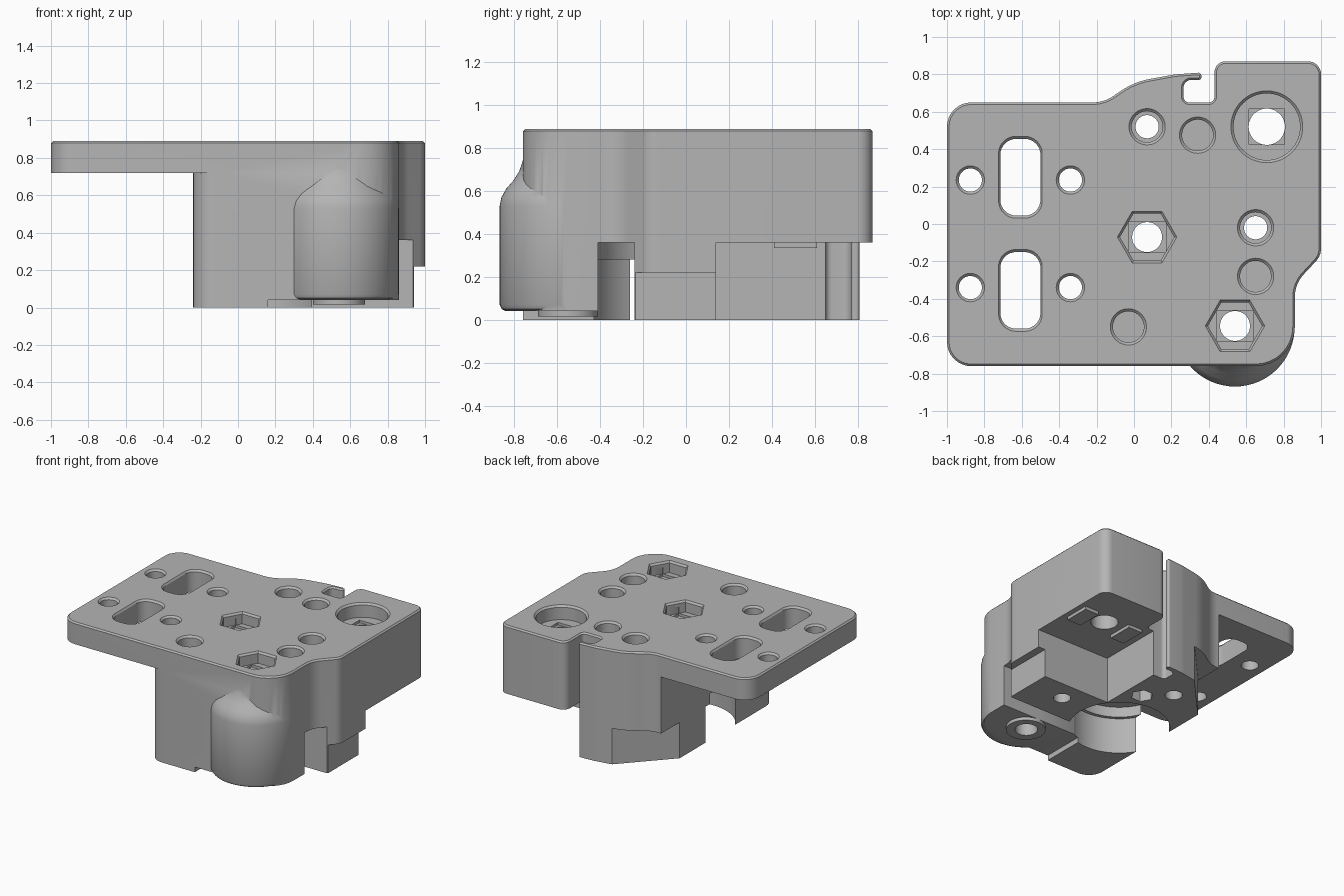
import bpy, bmesh, math
from mathutils import Vector

if "Cube" in bpy.data.objects:
    bpy.data.objects.remove(bpy.data.objects["Cube"])

grey = bpy.data.materials.new("mid_grey")
grey.use_nodes = True
grey.diffuse_color = (0.46, 0.46, 0.46, 1)
grey.node_tree.nodes["Principled BSDF"].inputs["Base Color"].default_value = grey.diffuse_color

TOP, UNDER, LOW = 0.89, 0.72, 0.36


def rounded(corners, steps=8):
    """Outline from (x, y, radius) corners."""
    out = []
    for i, (x, y, r) in enumerate(corners):
        p = Vector((x, y))
        if not r:
            out.append(p)
            continue
        a = (Vector(corners[i - 1][:2]) - p).normalized()
        b = (Vector(corners[(i + 1) % len(corners)][:2]) - p).normalized()
        half = a.angle(b) / 2
        c = p + (a + b).normalized() * (r / math.sin(half))
        reach = r / math.tan(half)
        u, v = p + a * reach - c, p + b * reach - c
        turn = u.angle_signed(v)  # clockwise positive
        for k in range(steps + 1):
            t = -turn * k / steps
            out.append(c + Vector((u.x * math.cos(t) - u.y * math.sin(t),
                                   u.x * math.sin(t) + u.y * math.cos(t))))
    return out


def circle(x, y, r, n=48):
    return [Vector((x + r * math.cos(math.tau * k / n), y + r * math.sin(math.tau * k / n)))
            for k in range(n)]


def rect(x0, x1, y0, y1, r=0):
    return rounded([(x0, y0, r), (x1, y0, r), (x1, y1, r), (x0, y1, r)])


def loft(name, outline, levels):
    """Closed solid through the outline at (z, growth) levels."""
    bm = bmesh.new()
    mid = sum(outline, Vector((0, 0))) / len(outline)
    rings = []
    for z, grow in levels:
        ring = []
        for p in outline:
            q = p + (p - mid).normalized() * grow if grow else p
            ring.append(bm.verts.new((q.x, q.y, z)))
        rings.append(ring)
    n = len(outline)
    for lo, hi in zip(rings, rings[1:]):
        for k in range(n):
            bm.faces.new((lo[k], lo[(k + 1) % n], hi[(k + 1) % n], hi[k]))
    bm.faces.new(rings[0][::-1])
    bm.faces.new(rings[-1])
    bmesh.ops.recalc_face_normals(bm, faces=bm.faces)
    mesh = bpy.data.meshes.new(name)
    bm.to_mesh(mesh)
    bm.free()
    mesh.materials.append(grey)
    ob = bpy.data.objects.new(name, mesh)
    bpy.context.collection.objects.link(ob)
    return ob


def combine(tool, operation="DIFFERENCE"):
    mod = body.modifiers.new("combine", "BOOLEAN")
    mod.operation, mod.solver, mod.object = operation, "EXACT", tool
    bpy.context.view_layer.objects.active = body
    bpy.ops.object.modifier_apply(modifier=mod.name)
    bpy.data.objects.remove(tool)


def cut(outline, z0, z1):
    combine(loft("cutter", outline, [(z0, 0), (z1, 0)]))


def pocket(outline, floor, edge=0.014):
    """Opening from the top face with a chamfered rim."""
    combine(loft("cutter", outline, [(floor, 0), (TOP - edge, 0), (TOP + edge, 2 * edge)]))


# Main block from the plate outline, with a chamfered top rim
plate_outline = rounded([
    (-1, -0.76, 0.13), (0.86, -0.76, 0.21), (0.86, -0.32, 0.18), (1, -0.17, 0.1),
    (1, 0.87, 0.07), (0.43, 0.87, 0.06), (0.43, 0.65, 0.03), (0.265, 0.65, 0.03),
    (0.265, 0.77, 0.04), (0.36, 0.77, 0.015), (0.36, 0.81, 0.015), (0.22, 0.8, 0.3),
    (0, 0.76, 0.4), (-0.16, 0.65, 0.2), (-1, 0.65, 0.13)])
body = loft("mounting_body", plate_outline, [(0, 0), (TOP, 0)])
bm = bmesh.new()
bm.from_mesh(body.data)
rim = [e for e in bm.edges if all(v.co.z > TOP - 0.001 for v in e.verts)]
bmesh.ops.bevel(bm, geom=rim, offset=0.011, segments=1, affect="EDGES")
bm.to_mesh(body.data)
bm.free()

# Open space beneath the overhanging plate
cut(rounded([(-1.2, -1, 0), (-0.12, -1, 0), (-0.12, -0.7605, 0), (-0.24, -0.7605, 0.119),
             (-0.24, 1, 0), (-1.2, 1, 0)]), -0.1, UNDER)
# Raised rear corner, side step and angled column base
cut(rect(0.365, 1.2, 0.14, 1.2), -0.1, LOW)
cut(rect(0.94, 1.2, -0.6, 0.14), -0.1, 0.22)
cut([Vector(p) for p in ((0.1, 0.785), (-0.24, 0.42), (-0.5, 0.42), (-0.5, 1), (0.1, 1))], -0.1, 0.28)

# Front lobe with a rounded shoulder
lobe = loft("lobe", circle(0.54, -0.55, 0.319, 64), [
    (0.04, -0.03), (0.05, -0.01), (0.07, 0), (0.53, 0), (0.57, -0.008), (0.61, -0.03),
    (0.65, -0.065), (0.69, -0.09), (0.73, -0.105), (0.77, -0.115)])
combine(lobe, "UNION")

# Round chamber, side slot and raised lobe base
cut(circle(0.07, -0.08, 0.36, 64), -0.1, 0.28)
cut(circle(0.07, -0.08, 0.335, 64), 0.2, LOW)
cut(rect(0.07, 1.2, -0.41, -0.24), -0.1, LOW)
cut(rect(0.16, 1.2, -1, -0.405), -0.1, 0.04)
combine(loft("foot", circle(0.54, -0.55, 0.14), [(0.015, 0), (0.1, 0)]), "UNION")

# Small pads beneath the rear corner
for x in (0.5, 0.9):
    combine(loft("pad", rect(x - 0.06, x + 0.06, 0.41, 0.61), [(0.335, 0), (0.45, 0)]), "UNION")

# Adjustment slots and plate holes
for y0, y1 in ((0.045, 0.455), (-0.56, -0.15)):
    pocket(rect(-0.715, -0.5, y0, y1, 0.085), 0.5)
for x in (-0.875, -0.34):
    for y in (0.235, -0.34):
        pocket(circle(x, y, 0.062, 32), 0.5)

# Counterbored through holes
for x, y in ((0.07, 0.52), (0.65, -0.02)):
    pocket(circle(x, y, 0.083), 0.79)
    cut(circle(x, y, 0.062), -0.1, 0.85)

# Blind pockets
for x, y in ((0.34, 0.475), (0.65, -0.28), (-0.03, -0.55)):
    pocket(circle(x, y, 0.083), 0.8)

# Hexagonal nut traps with stepped floors
for x, y in ((0.07, -0.07), (0.54, -0.545)):
    pocket(circle(x, y, 0.145, 6), 0.8)
    cut(rect(x - 0.1, x + 0.1, y - 0.082, y + 0.082), 0.78, 0.85)
    cut(circle(x, y, 0.08), -0.1, 0.85)

# Large recess with its bore
pocket(circle(0.71, 0.52, 0.178, 64), 0.78)
cut(rect(0.615, 0.805, 0.425, 0.615), 0.76, 0.85)
cut(circle(0.71, 0.52, 0.097), 0.2, 0.85)

# Hexagonal recess beneath the column
cut(circle(0.235, 0.37, 0.08, 6), -0.1, 0.15)

bpy.ops.object.select_all(action="DESELECT")
body.select_set(True)
bpy.context.view_layer.objects.active = body
bpy.ops.object.shade_smooth_by_angle(angle=math.radians(30))
